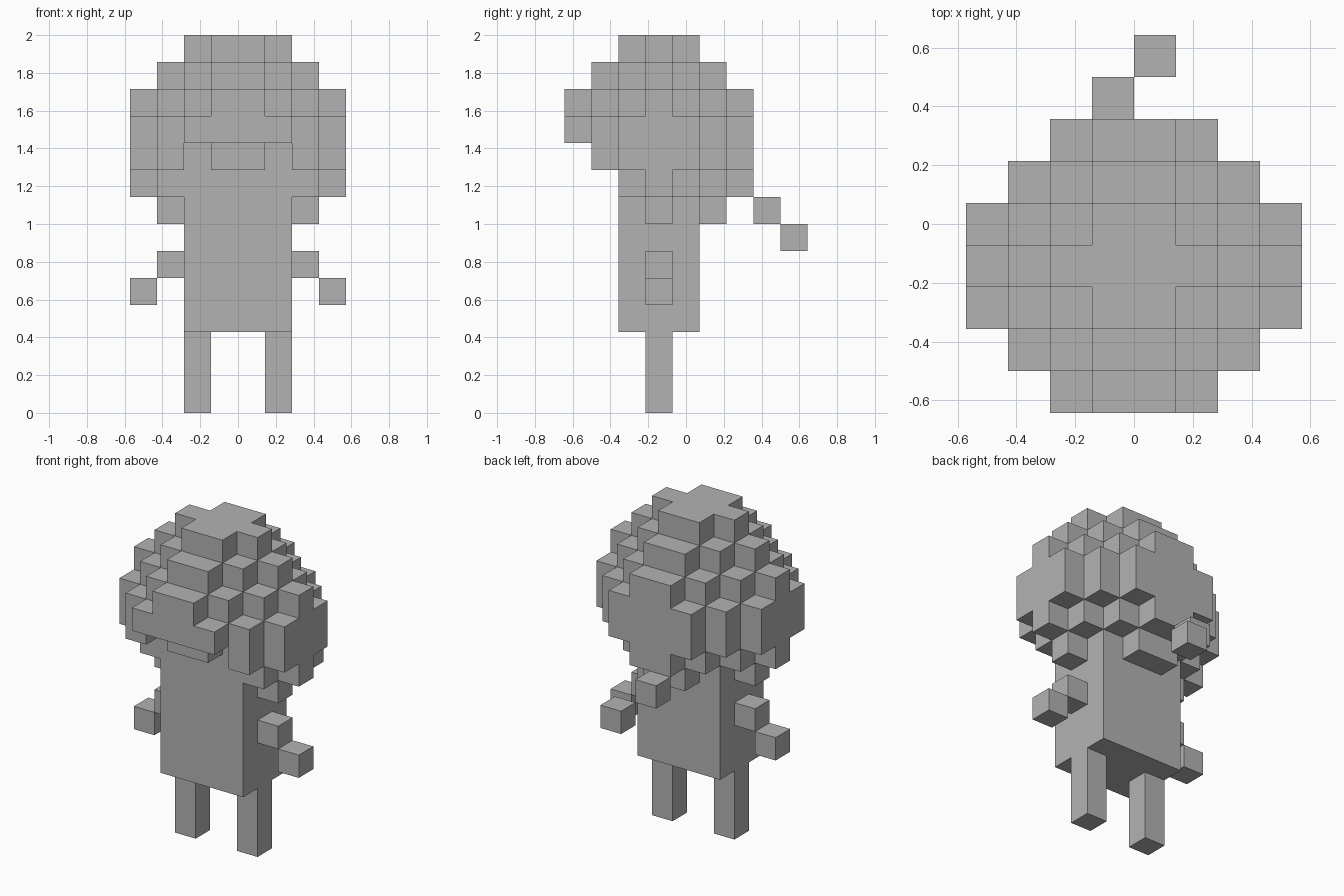
import bpy
import bmesh
from mathutils import Vector

if "Cube" in bpy.data.objects:
    bpy.data.objects.remove(bpy.data.objects["Cube"])

V = 2 / 14                       # edge of one cube
MID = 3                          # depth row of the body axis

grey = bpy.data.materials.new("grey")
grey.diffuse_color = (0.45, 0.45, 0.45, 1)
grey.use_nodes = True
grey.node_tree.nodes["Principled BSDF"].inputs["Base Color"].default_value = grey.diffuse_color


def block(xs, ys, zs):
    """All cells in a box; cell (x, y, z) is the low corner in cube units."""
    return {(x, y, z) for x in range(*xs) for y in range(*ys) for z in range(*zs)}


def mirror(cells):
    return cells | {(-1 - x, y, z) for x, y, z in cells}


def head_cells():
    """Stepped ball with a face recess below the fringe."""
    cells = set()
    for a in range(4):
        for y in range(7):
            d = a + abs(y - MID)
            if d > 4:
                continue
            low, high = max(7, 5 + d), min(14, 15 - d)
            if y == 0 or (y == 1 and a == 1):
                low = max(low, 10)       # fringe
            elif y == 1 and a == 0:
                low = 9                  # nose
            cells |= {(a, y, z) for z in range(low, high)}
    return mirror(cells)


body = block((-2, 2), (2, 5), (3, 9))
parts = {
    "body": body,
    "head": head_cells() - body,
    "legs": mirror(block((1, 2), (3, 4), (0, 3))),
    "arms": mirror({(2, 3, 5), (3, 3, 4)}),
    "tail": {(-1, 7, 7), (0, 8, 6)},
}
filled = set().union(*parts.values())


def build(name, cells):
    """Skin the cells, leaving out faces hidden between cubes."""
    bm = bmesh.new()
    for cell in sorted(cells):
        for axis in range(3):
            for side in (0, 1):
                near = list(cell)
                near[axis] += 2 * side - 1
                if tuple(near) in filled:
                    continue
                u, w = (axis + 1) % 3, (axis + 2) % 3
                ring = [(0, 0), (1, 0), (1, 1), (0, 1)]
                verts = []
                for du, dw in ring if side else ring[::-1]:
                    p = Vector(cell)
                    p[axis] += side
                    p[u] += du
                    p[w] += dw
                    p.y -= 4.5
                    verts.append(bm.verts.new(p * V))
                bm.faces.new(verts)
    bmesh.ops.remove_doubles(bm, verts=bm.verts[:], dist=1e-4)
    mesh = bpy.data.meshes.new(name)
    bm.to_mesh(mesh)
    bm.free()
    mesh.materials.append(grey)
    bpy.context.collection.objects.link(bpy.data.objects.new(name, mesh))


for part, cells in parts.items():
    build(part, cells)
